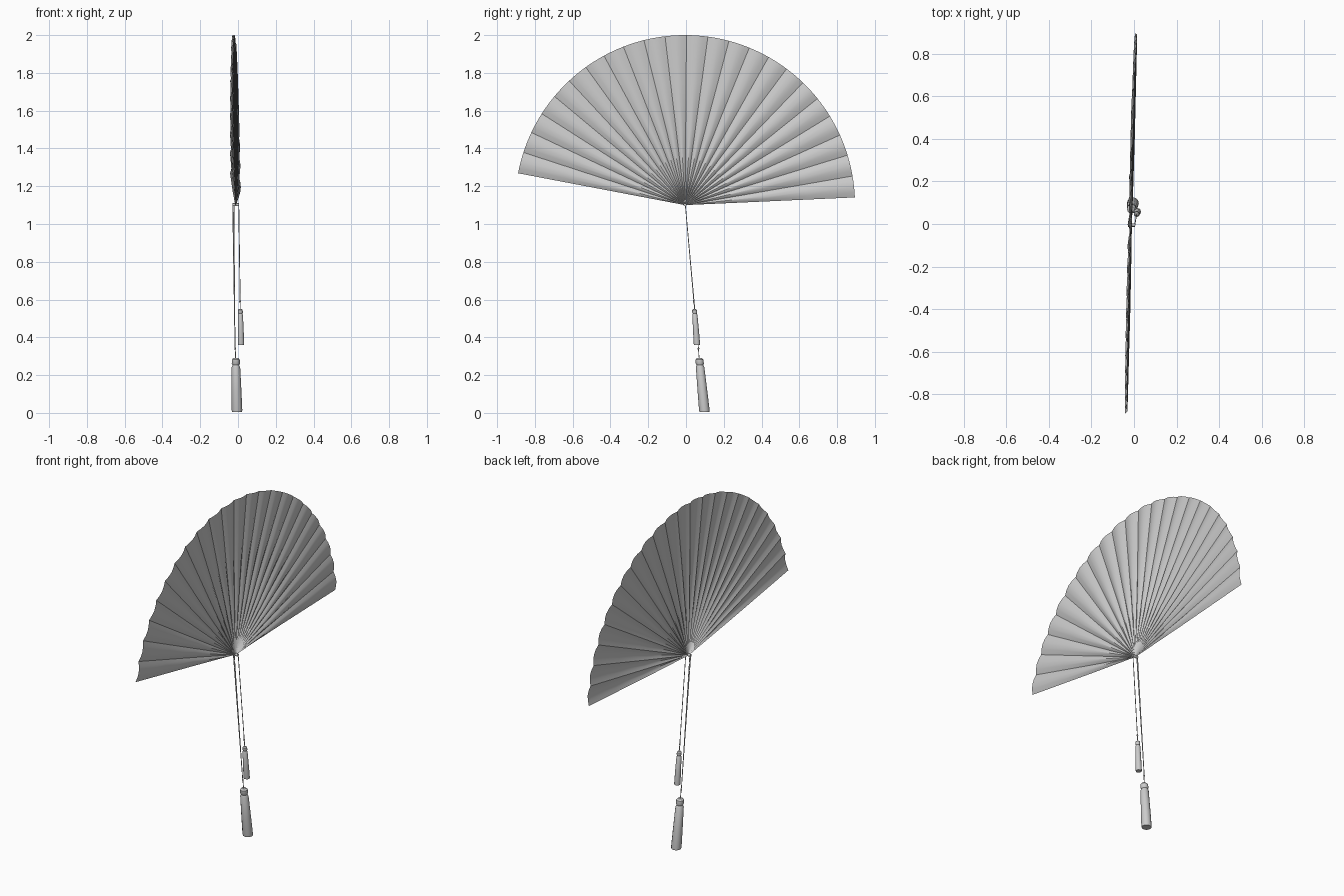
import bpy, bmesh, math
from mathutils import Vector

if "Cube" in bpy.data.objects:
    bpy.data.objects.remove(bpy.data.objects["Cube"])

grey = bpy.data.materials.new("plain grey")
grey.diffuse_color = (0.6, 0.6, 0.6, 1)
grey.use_nodes = True
grey.node_tree.nodes["Principled BSDF"].inputs["Base Color"].default_value = grey.diffuse_color


def finish(bm, name, angle=35):
    me = bpy.data.meshes.new(name)
    bm.to_mesh(me)
    bm.free()
    ob = bpy.data.objects.new(name, me)
    bpy.context.collection.objects.link(ob)
    me.materials.append(grey)
    bpy.ops.object.select_all(action='DESELECT')
    ob.select_set(True)
    bpy.context.view_layer.objects.active = ob
    bpy.ops.object.shade_smooth_by_angle(angle=math.radians(angle))
    return ob


def lathe(name, path, sides=12):
    """Skin round rings along a path of (x, y, z, radius)."""
    bm = bmesh.new()
    rings = []
    for x, y, z, r in path:
        rings.append([bm.verts.new((x + r * math.cos(2 * math.pi * i / sides),
                                    y + r * math.sin(2 * math.pi * i / sides), z))
                      for i in range(sides)])
    for a, b in zip(rings, rings[1:]):
        for i in range(sides):
            j = (i + 1) % sides
            bm.faces.new((a[i], a[j], b[j], b[i]))
    bm.faces.new(rings[0][::-1])
    bm.faces.new(rings[-1])
    bmesh.ops.recalc_face_normals(bm, faces=bm.faces)
    return finish(bm, name)


# Pleated leaf: 23 shallow bowed folds radiating from the pivot
FOLDS, STEPS = 23, 4
START, END = math.radians(2.6), math.radians(169.2)
HUB = Vector((-0.012, -0.005, 1.10))
bm = bmesh.new()
rings = []
for r in (0.008, 0.06, 0.15, 0.4, 0.65, 0.9):
    depth = 0.012 * min(1, 0.35 + r * 2)
    ring = []
    for i in range(FOLDS * STEPS + 1):
        a = START + (END - START) * i / (FOLDS * STEPS)
        bow = math.sin(math.pi * (i % STEPS) / STEPS)
        y, z = r * math.cos(a), r * math.sin(a)
        x = 0.025 * y - 0.012 * z + depth * (bow - 0.5)
        ring.append(bm.verts.new(HUB + Vector((x, y, z))))
    rings.append(ring)
for a, b in zip(rings, rings[1:]):
    for i in range(len(a) - 1):
        bm.faces.new((a[i], b[i], b[i + 1], a[i + 1]))
finish(bm, "pleated_leaf", 25)

# Pivot pin through the folds
bm = bmesh.new()
bmesh.ops.create_cone(bm, cap_ends=True, segments=12, radius1=0.008, radius2=0.008, depth=0.032)
for v in bm.verts:
    v.co = HUB + Vector((v.co.z, v.co.x, v.co.y + 0.002))
finish(bm, "pivot_pin")


# Tassel: rounded head, tied neck and flared skirt
def tassel(name, top, bottom, r):
    top, bottom = Vector(top), Vector(bottom)
    profile = ((0, 0.45), (0.03, 0.75), (0.10, 0.78), (0.13, 0.62),
               (0.17, 0.80), (0.6, 0.92), (0.97, 1.0), (1, 0.95))
    lathe(name, [(*top.lerp(bottom, t), r * k) for t, k in profile])


tassel("large_tassel", (-0.012, 0.07, 0.29), (-0.005, 0.098, 0.005), 0.028)
tassel("small_tassel", (0.012, 0.045, 0.55), (0.016, 0.058, 0.36), 0.017)

# Cords and knots
R = 0.0022
for name, x in (("long_cord_outer", -0.028), ("long_cord_inner", -0.022)):
    lathe(name, [(x, -0.004, 1.105, R), (-0.016, 0.064, 0.36, R)], 6)
lathe("short_cord", [(0.004, -0.004, 1.105, R), (0.012, 0.045, 0.55, R)], 6)
lathe("lower_cord", [(-0.016, 0.064, 0.36, R), (-0.012, 0.07, 0.285, R)], 6)
for name, (x, y, z) in (("long_cord_knot", (-0.015, 0.066, 0.34)),
                        ("short_cord_knot", (0.011, 0.041, 0.59))):
    lathe(name, [(x, y, z - 0.008, 0.002), (x, y, z, 0.005), (x, y, z + 0.008, 0.002)], 8)
lathe("pivot_cord_loop", [(-0.027, -0.004, 1.10, 0.003), (0.004, -0.004, 1.106, 0.003)], 6)
